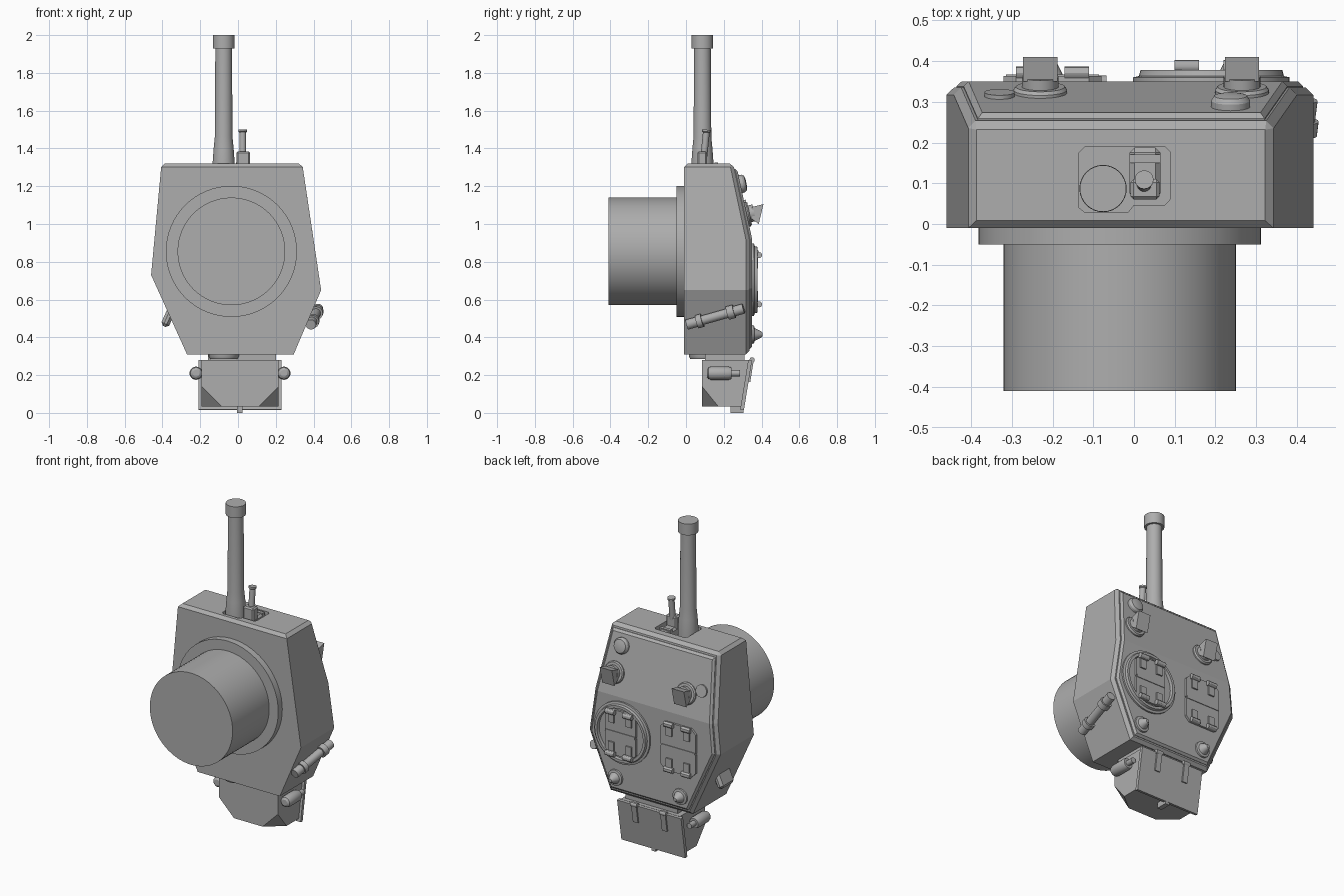
import bpy, bmesh, math
from mathutils import Vector, Matrix

cube = bpy.data.objects.get("Cube")
if cube:
    bpy.data.objects.remove(cube, do_unlink=True)

grey = bpy.data.materials.new("plain_grey")
grey.use_nodes = True
COLOR = (0.42, 0.42, 0.42, 1)
grey.diffuse_color = COLOR
grey.node_tree.nodes["Principled BSDF"].inputs["Base Color"].default_value = COLOR


def finish(name, bm, smooth=False):
    bmesh.ops.recalc_face_normals(bm, faces=bm.faces)
    mesh = bpy.data.meshes.new(name)
    bm.to_mesh(mesh)
    bm.free()
    mesh.materials.append(grey)
    obj = bpy.data.objects.new(name, mesh)
    bpy.context.collection.objects.link(obj)
    if smooth:
        bpy.ops.object.select_all(action='DESELECT')
        obj.select_set(True)
        bpy.context.view_layer.objects.active = obj
        bpy.ops.object.shade_smooth_by_angle(angle=math.radians(30))
    return obj


def extrude(points, offset):
    """Solid made by sweeping a flat outline along an offset."""
    bm = bmesh.new()
    face = bm.faces.new([bm.verts.new(p) for p in points])
    out = bmesh.ops.extrude_face_region(bm, geom=[face], use_keep_orig=True)
    moved = [v for v in out["geom"] if isinstance(v, bmesh.types.BMVert)]
    bmesh.ops.translate(bm, verts=moved, vec=offset)
    bmesh.ops.recalc_face_normals(bm, faces=bm.faces)
    return bm


def slice_off(bm, co, no):
    geom = bm.verts[:] + bm.edges[:] + bm.faces[:]
    cut = bmesh.ops.bisect_plane(bm, geom=geom, plane_co=co, plane_no=no, clear_outer=True)
    edges = [e for e in cut["geom_cut"] if isinstance(e, bmesh.types.BMEdge)]
    bmesh.ops.contextual_create(bm, geom=edges)
    bmesh.ops.recalc_face_normals(bm, faces=bm.faces)


def box(name, center, size, rot=Matrix(), bevel=0):
    bm = bmesh.new()
    bmesh.ops.create_cube(bm, size=1)
    bmesh.ops.scale(bm, vec=size, verts=bm.verts)
    if bevel:
        bmesh.ops.bevel(bm, geom=bm.edges[:], offset=bevel, segments=1, affect='EDGES')
    bmesh.ops.transform(bm, matrix=Matrix.Translation(center) @ rot.to_4x4(), verts=bm.verts)
    return finish(name, bm)


def lathe(name, base, axis, profile, seg=32):
    """Round part: (radius, height) pairs along an axis, capped at both ends."""
    bm = bmesh.new()
    rings = []
    for r, h in profile:
        angles = [math.tau * i / seg for i in range(seg)]
        rings.append([bm.verts.new((r * math.cos(a), r * math.sin(a), h)) for a in angles])
    for low, high in zip(rings, rings[1:]):
        for i in range(seg):
            j = (i + 1) % seg
            bm.faces.new((low[i], low[j], high[j], high[i]))
    bm.faces.new(rings[0])
    bm.faces.new(rings[-1])
    rot = Vector((0, 0, 1)).rotation_difference(Vector(axis)).to_matrix().to_4x4()
    bmesh.ops.transform(bm, matrix=Matrix.Translation(base) @ rot, verts=bm.verts)
    return finish(name, bm, True)


# Hull and raised roof plate, both sliced along the sloping upper roof
SLOPE = Vector((0, 0.375, 0.08)).normalized()
OUTLINE = [(-0.405, 1.32), (-0.46, 0.73), (-0.27, 0.31), (0.295, 0.31), (0.44, 0.65), (0.34, 1.32)]


def roof_y(z):
    return 0.35 - max(0, z - 0.92) * 0.213


def hull_bmesh(scale, y0, y1, bevel, top):
    pts = [(-0.01 + (x + 0.01) * scale, y0, 0.81 + (z - 0.81) * scale) for x, z in OUTLINE]
    bm = extrude(pts, (0, y1 - y0, 0))
    slice_off(bm, (0, y1, 0.92), SLOPE)
    roof = {f for f in bm.faces if f.normal.y > 0.7}
    picked = [e for e in bm.edges if sum(f in roof for f in e.link_faces) == 1
              or (top and any(f.normal.z > 0.9 for f in e.link_faces))]
    bmesh.ops.bevel(bm, geom=picked, offset=bevel, segments=1, affect='EDGES')
    return bm


hull = finish("turret_hull", hull_bmesh(1, -0.01, 0.335, 0.018, True))
finish("roof_plate", hull_bmesh(0.945, 0.2, 0.35, 0.012, False))

# Sunken gun opening
opening = [(-0.135, 0.04), (-0.12, 0.028), (-0.015, 0.028), (0, 0.047), (0.076, 0.047), (0.088, 0.06),
           (0.088, 0.178), (0.076, 0.19), (-0.12, 0.19), (-0.135, 0.175)]
cutter = finish("opening_cutter", extrude([(x, y, 1.27) for x, y in opening], (0, 0, 0.2)))
cutter.hide_render = True
cut = hull.modifiers.new("gun_opening", 'BOOLEAN')
cut.object = cutter
cut.solver = 'EXACT'
bpy.context.view_layer.objects.active = hull
bpy.ops.object.modifier_apply(modifier=cut.name)
bpy.data.objects.remove(cutter, do_unlink=True)

# Main gun and secondary gun
lathe("gun_barrel", (-0.076, 0.087, 0), (0, 0, 1),
      [(0.058, 1.26), (0.058, 1.33), (0.053, 1.4), (0.047, 1.46), (0.044, 1.93),
       (0.057, 1.93), (0.057, 2.0)])
box("secondary_gun_cradle", (0.027, 0.125, 1.29), (0.075, 0.125, 0.06), bevel=0.012)
box("secondary_gun_mount", (0.027, 0.085, 1.33), (0.072, 0.05, 0.11), bevel=0.008)
lathe("secondary_gun_barrel", (0.025, 0.095, 1.36), (0, 0.1, 1),
      [(0.018, 0), (0.018, 0.125), (0.023, 0.13), (0.023, 0.14)], 16)
box("gun_opening_bar", (0.027, 0.16, 1.315), (0.075, 0.02, 0.02))

# Turret ring and basket on the front
lathe("turret_ring", (-0.035, 0, 0.855), (0, -1, 0), [(0.347, 0), (0.347, 0.05)], 64)
lathe("turret_basket", (-0.035, 0, 0.855), (0, -1, 0), [(0.285, 0.04), (0.285, 0.41)], 64)

# Rear stowage bin with cut front corners and a slanted lid
side = [(0.085, 0.035), (0.085, 0.28), (0.335, 0.28), (0.295, 0.035)]
bm = extrude([(-0.192, y, z) for y, z in side], (0.407, 0, 0))
for x, s in ((-0.192, -1), (0.215, 1)):
    slice_off(bm, (x, 0.085, 0.14), Vector((s / 0.105, -1 / 0.085, -1 / 0.105)).normalized())
finish("stowage_bin", bm)
box("bin_neck", (0.02, 0.205, 0.295), (0.36, 0.21, 0.05))
tilt = Matrix.Rotation(-math.atan2(0.04, 0.245), 3, 'X')
box("bin_lid", (0.01, 0.318, 0.147), (0.44, 0.02, 0.265), tilt)
for x in (-0.09, 0.11):
    box("bin_lid_hinge", (x, 0.34, 0.225), (0.035, 0.02, 0.12), tilt)
    lathe("bin_hinge_pin", (x - 0.022, 0.35, 0.28), (1, 0, 0), [(0.014, 0), (0.014, 0.044)], 12)
box("bin_latch", (0.01, 0.27, 0.018), (0.03, 0.07, 0.036))
for x in (-0.222, 0.243):
    lathe("bin_side_canister", (x, 0.11, 0.21), (0, 1, 0),
          [(0.018, 0), (0.03, 0.008), (0.035, 0.022), (0.035, 0.115), (0.03, 0.13),
           (0.017, 0.13), (0.017, 0.175)], 20)
lathe("rear_vent", (-0.075, 0.095, 0.32), (0, 0, -1), [(0.08, 0), (0.08, 0.02), (0.072, 0.035)])

# Tube on the left wall, with collars
start, end = Vector((0.386, 0.005, 0.467)), Vector((0.424, 0.305, 0.552))
lathe("side_tube", start, end - start,
      [(0.027, 0), (0.027, 0.055), (0.036, 0.055), (0.036, 0.085), (0.025, 0.085), (0.025, 0.225),
       (0.036, 0.225), (0.036, 0.262), (0.027, 0.262), (0.027, 0.314)], 20)

# Port on the right wall
slant = Matrix.Rotation(math.atan2(0.19, 0.42), 3, 'Y')
box("side_port", (-0.368, 0.16, 0.508), (0.045, 0.13, 0.11), slant, 0.015)

# Roof sights, vents and lifting points
for x in (-0.23, 0.265):
    base = Vector((x, roof_y(1.05) - 0.005, 1.05))
    lathe("sight_base", base, SLOPE, [(0.066, 0), (0.066, 0.012), (0.06, 0.02), (0.045, 0.02), (0.045, 0.045)])
    wedge = [(0.35, 1.025), (0.385, 1.0), (0.41, 1.105), (0.35, 1.09)]
    finish("sight_head", extrude([(x - 0.042, y, z) for y, z in wedge], (0.084, 0, 0)))
    lathe("lifting_point", (x * 0.9, 0.345, 0.415), (0, 1, 0),
          [(0.05, 0), (0.048, 0.015), (0.034, 0.018), (0.018, 0.05), (0.01, 0.06)], 24)
lathe("roof_vent", (0.237, roof_y(1.21) - 0.005, 1.21), SLOPE,
      [(0.048, 0), (0.048, 0.02), (0.04, 0.032), (0.02, 0.037)])
lathe("roof_cap", (-0.33, roof_y(1.09) - 0.005, 1.09), SLOPE, [(0.037, 0), (0.037, 0.015)])

# Round cupola: stepped ring with a sunken middle
lathe("cupola_ring", (0.19, 0.345, 0.705), (0, 1, 0),
      [(0.192, 0), (0.192, 0.015), (0.178, 0.018), (0.174, 0.033), (0.158, 0.033), (0.155, 0.015)], 48)


# Two-leaf hatches, each with four hinges
def hatch(label, x, z, half_w, half_h, y, lift):
    for s in (-1, 1):
        leaf = [(-half_w, 0.004), (-half_w, half_h - 0.03), (0.03 - half_w, half_h),
                (half_w - 0.03, half_h), (half_w, half_h - 0.03), (half_w, 0.004)]
        finish(label + "_leaf", extrude([(x + a, y, z + s * b) for a, b in leaf], (0, 0.018, 0)))
        for t in (-1, 1):
            hx, hz = x + t * 0.06, z + s * (half_h - 0.015)
            box(label + "_hinge", (hx, y + 0.018, hz - s * 0.025), (0.04, 0.018, 0.08))
            lathe(label + "_hinge_pin", (hx - 0.03, y + lift, hz + s * 0.005), (1, 0, 0),
                  [(0.016, 0), (0.016, 0.06)], 12)
    box(label + "_seam_bar", (x, y + 0.015, z), (half_w * 1.9, 0.014, 0.016))


hatch("cupola_hatch", 0.19, 0.705, 0.105, 0.14, 0.355, 0.032)
hatch("loader_hatch", -0.2, 0.71, 0.12, 0.15, 0.345, 0.025)
